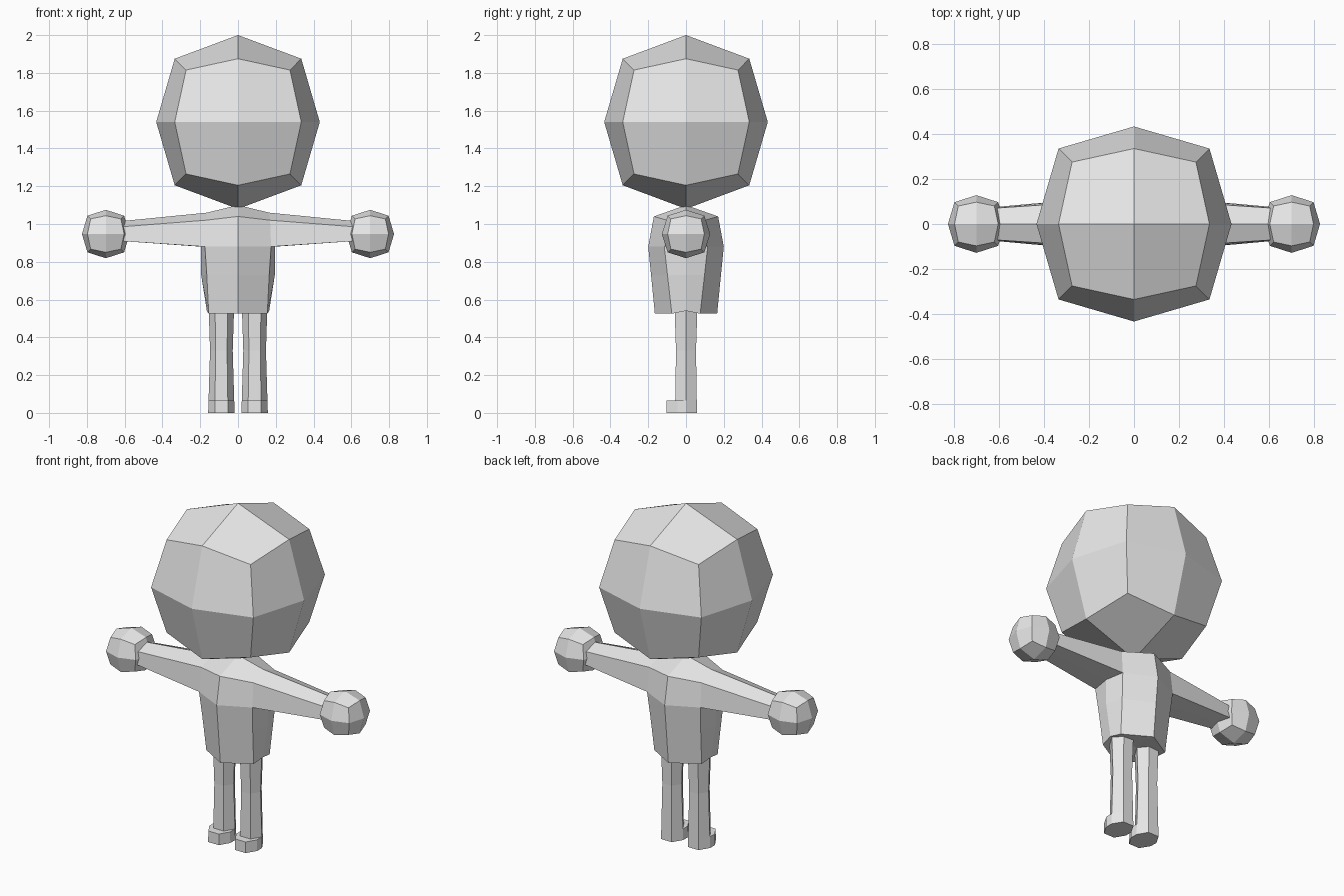
import bpy, bmesh
from mathutils import Vector

if "Cube" in bpy.data.objects:
    bpy.data.objects.remove(bpy.data.objects["Cube"])

grey = bpy.data.materials.new("light_grey")
grey.diffuse_color = (0.8, 0.8, 0.8, 1)
grey.use_nodes = True
grey.node_tree.nodes["Principled BSDF"].inputs["Base Color"].default_value = grey.diffuse_color


def finish(name, bm, mirror=None):
    """Turn a bmesh into a flat-shaded object, optionally mirrored and welded."""
    bmesh.ops.recalc_face_normals(bm, faces=bm.faces)
    mesh = bpy.data.meshes.new(name)
    bm.to_mesh(mesh)
    bm.free()
    mesh.materials.append(grey)
    ob = bpy.data.objects.new(name, mesh)
    bpy.context.collection.objects.link(ob)
    if mirror:
        mod = ob.modifiers.new("mirror", 'MIRROR')
        mod.use_axis = mirror
        mod.merge_threshold = 0.001
    return ob


def round_cube(name, centre, corner, edge, face):
    """Cube with every side split 2 x 2 and puffed outwards."""
    bm = bmesh.new()
    bmesh.ops.create_cube(bm, size=2)
    bmesh.ops.subdivide_edges(bm, edges=bm.edges[:], cuts=1, use_grid_fill=True)
    for v in bm.verts:
        kind = sum(abs(c) > 0.5 for c in v.co)  # 3 corner, 2 edge middle, 1 face centre
        if kind == 3:
            v.co *= corner
        elif kind == 2:
            v.co *= edge
        else:
            v.co = Vector([c * f for c, f in zip(v.co, face)])
        v.co += Vector(centre)
    return finish(name, bm)


# Head and hands
round_cube("head", (0, 0, 1.54), 0.275, 0.335, (0.433, 0.433, 0.46))
for side, s in (("left", 1), ("right", -1)):
    round_cube(side + "_hand", (0.70 * s, 0, 0.947), 0.08, 0.097, (0.126, 0.128, 0.128))

# Torso with arms: one quarter, mirrored across x and y
P = {
    "bottom": (0, 0, 0.54), "top": (0, 0, 1.10),
    "f0": (0, -0.165, 0.525), "f1": (0, -0.185, 0.73), "f2": (0, -0.20, 0.88), "f3": (0, -0.17, 1.04),
    "c0": (0.155, -0.075, 0.525), "c1": (0.165, -0.098, 0.73), "c2": (0.175, -0.115, 0.88), "c3": (0.17, -0.10, 1.02),
    "s0": (0.165, 0, 0.54), "s1": (0.195, 0, 0.73), "s2": (0.195, 0, 0.88), "ridge": (0.165, 0, 1.06),
    "a_low": (0.62, -0.075, 0.91), "a_up": (0.62, -0.07, 0.985), "a_ridge": (0.62, 0, 1.015), "a_base": (0.62, 0, 0.91),
}
FACES = [
    "bottom f0 c0 s0", "f0 f1 c1 c0", "f1 f2 c2 c1", "f2 f3 c3 c2", "f3 top ridge c3",
    "c0 c1 s1 s0", "c1 c2 s2 s1", "c2 c3 a_up a_low", "c3 ridge a_ridge a_up",
    "s2 c2 a_low a_base", "a_low a_up a_ridge a_base",
]
bm = bmesh.new()
V = {k: bm.verts.new(co) for k, co in P.items()}
for f in FACES:
    bm.faces.new([V[k] for k in f.split()])
finish("torso_and_arms", bm, (True, True, False))

# Legs: hexagonal columns, slightly narrow at the knee, with a foot pushed out forwards
bm = bmesh.new()
HEX = [(-0.5, -1), (0.5, -1), (1, 0), (0.5, 1), (-0.5, 1), (-1, 0)]
LEVELS = [(0, 0.07, 0.058), (0.065, 0.068, 0.057), (0.33, 0.06, 0.053), (0.545, 0.067, 0.06)]
rings = [[bm.verts.new((0.088 + x * rx, y * ry, z)) for x, y in HEX] for z, rx, ry in LEVELS]
for a, b in zip(rings, rings[1:]):
    for i in range(6):
        j = (i + 1) % 6
        bm.faces.new((a[i], a[j], b[j], b[i]))
bm.faces.new(rings[0])
bm.faces.new(rings[-1])
bm.normal_update()
toe = [f for f in bm.faces if f.calc_center_median().z < 0.06 and f.normal.y < -0.3]
ext = bmesh.ops.extrude_face_region(bm, geom=toe)
bmesh.ops.delete(bm, geom=toe, context='FACES')
bmesh.ops.translate(bm, verts=[g for g in ext["geom"] if isinstance(g, bmesh.types.BMVert)], vec=(0, -0.046, 0))
finish("legs", bm, (True, False, False))
